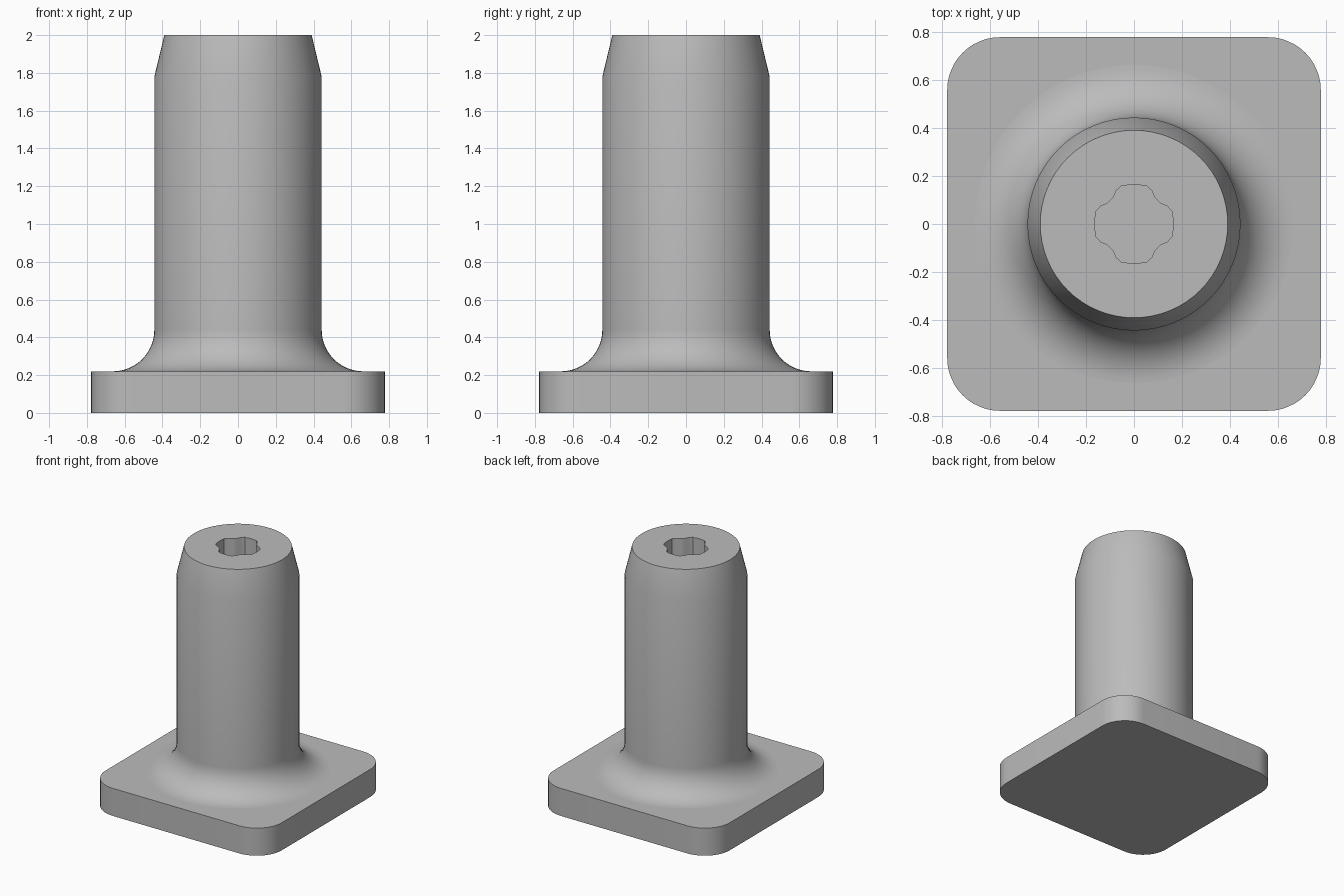
import bpy, bmesh
from math import sin, cos, pi, radians

cube = bpy.data.objects.get("Cube")
if cube:
    bpy.data.objects.remove(cube)

# Single plain grey finish
steel = bpy.data.materials.new("plain_grey")
colour = (0.5, 0.5, 0.5, 1)
steel.diffuse_color = colour
steel.use_nodes = True
steel.node_tree.nodes["Principled BSDF"].inputs["Base Color"].default_value = colour

SEGMENTS = 64
HALF, CORNER, PLATE_TOP = 0.777, 0.22, 0.22
POST_R, TIP_R, FILLET = 0.443, 0.39, 0.22
SHOULDER, TOP, SOCKET_FLOOR = 1.78, 2.0, 1.6


def circle(r):
    return [(r * cos(2 * pi * i / SEGMENTS), r * sin(2 * pi * i / SEGMENTS))
            for i in range(SEGMENTS)]


def rounded_square(half, r, steps=12):
    pts = []
    for q, (sx, sy) in enumerate([(1, 1), (-1, 1), (-1, -1), (1, -1)]):
        for i in range(steps + 1):
            a = pi / 2 * (q + i / steps)
            pts.append((sx * (half - r) + r * cos(a), sy * (half - r) + r * sin(a)))
    return pts


def lobed_socket():
    quarter = [(0, .164), (18, .167), (28, .157), (38, .14), (52, .14), (62, .157), (72, .167)]
    return [(r * cos(radians(a + 90 * q)), r * sin(radians(a + 90 * q)))
            for q in range(4) for a, r in quarter]


def ring(bm, pts, z):
    return [bm.verts.new((x, y, z)) for x, y in pts]


def wall(bm, low, high):
    n = len(low)
    for i in range(n):
        j = (i + 1) % n
        bm.faces.new((low[i], low[j], high[j], high[i]))


def fill_between(bm, outer, inner):
    edges = []
    for loop in (outer, inner):
        for a, b in zip(loop, loop[1:] + loop[:1]):
            edges.append(bm.edges.get((a, b)) or bm.edges.new((a, b)))
    bmesh.ops.triangle_fill(bm, use_beauty=True, edges=edges, normal=(0, 0, 1))


def finish(bm, name):
    bmesh.ops.recalc_face_normals(bm, faces=bm.faces)
    mesh = bpy.data.meshes.new(name)
    bm.to_mesh(mesh)
    bm.free()
    mesh.materials.append(steel)
    ob = bpy.data.objects.new(name, mesh)
    bpy.context.collection.objects.link(ob)
    bpy.ops.object.select_all(action='DESELECT')
    ob.select_set(True)
    bpy.context.view_layer.objects.active = ob
    bpy.ops.object.shade_smooth_by_angle(angle=radians(30))


# Rounded base plate, open where the post's fillet meets it
bm = bmesh.new()
outline = rounded_square(HALF, CORNER)
bottom, top = ring(bm, outline, 0), ring(bm, outline, PLATE_TOP)
wall(bm, bottom, top)
bm.faces.new(bottom[::-1])
fill_between(bm, top, ring(bm, circle(POST_R + FILLET), PLATE_TOP))
finish(bm, "base_plate")

# Post with concave foot fillet, tapered tip and lobed socket
bm = bmesh.new()
STEPS = 14
profile = [(POST_R + FILLET * (1 - sin(pi / 2 * i / STEPS)),
            PLATE_TOP + FILLET * (1 - cos(pi / 2 * i / STEPS))) for i in range(STEPS + 1)]
profile += [(POST_R, SHOULDER), (TIP_R, TOP)]
rings = [ring(bm, circle(r), z) for r, z in profile]
for low, high in zip(rings, rings[1:]):
    wall(bm, low, high)
socket = lobed_socket()
mouth, floor = ring(bm, socket, TOP), ring(bm, socket, SOCKET_FLOOR)
wall(bm, mouth, floor)
bm.faces.new(floor)
fill_between(bm, rings[-1], mouth)
finish(bm, "post")
